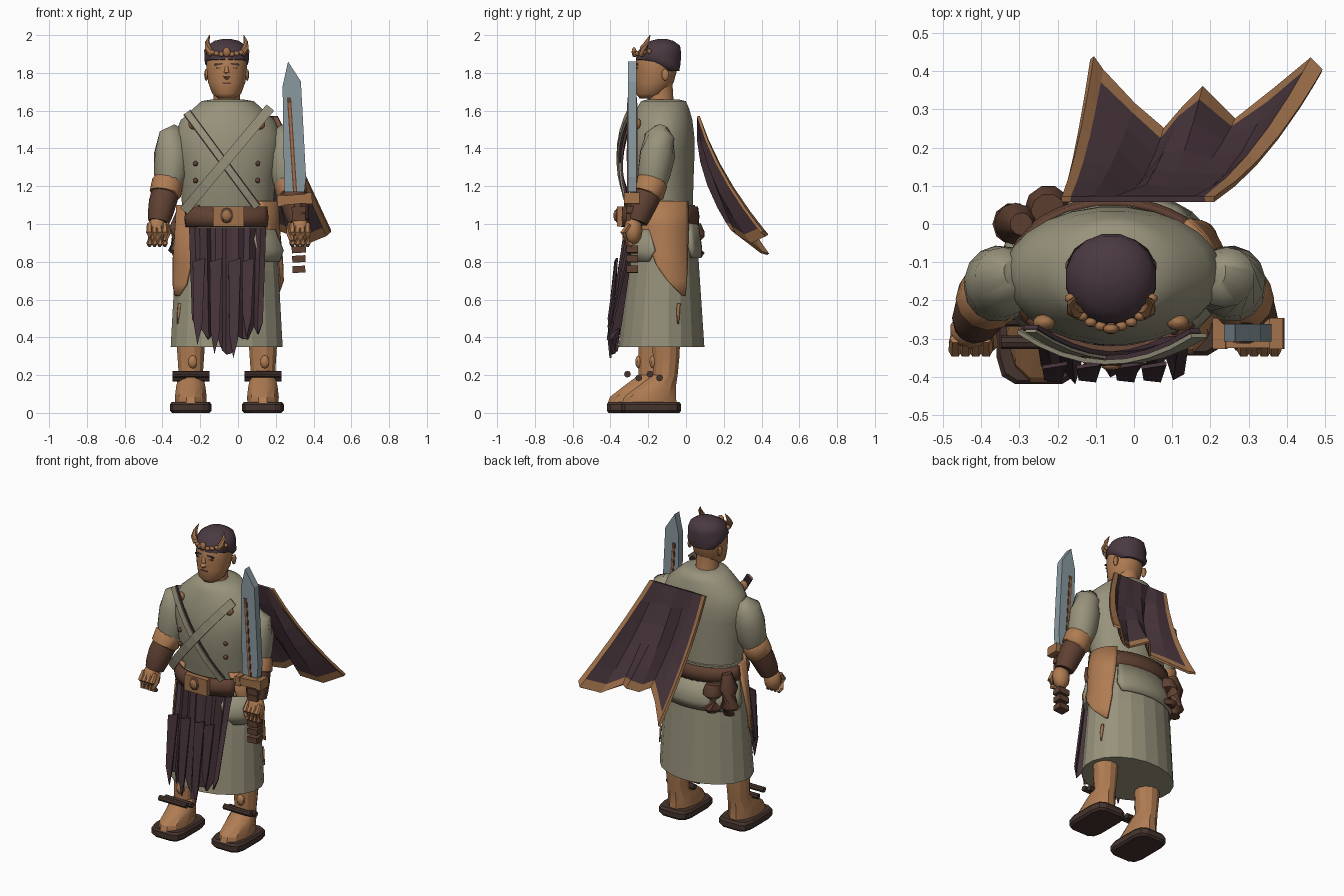
import bpy, bmesh, math, random
from mathutils import Vector, Matrix

random.seed(11)
if "Cube" in bpy.data.objects:
    bpy.data.objects.remove(bpy.data.objects["Cube"], do_unlink=True)


def material(name, *rgb):
    m = bpy.data.materials.new(name)
    m.use_nodes = True
    m.diffuse_color = (*rgb, 1)
    m.node_tree.nodes["Principled BSDF"].inputs["Base Color"].default_value = (*rgb, 1)
    return m


SAGE = material("sage cloth", .31, .29, .2)
SKIN = material("warm skin", .43, .2, .085)
TRIM = material("bronze trim", .35, .165, .07)
BROWN = material("brown leather", .115, .052, .032)
DARK = material("dark sole leather", .06, .034, .027)
PLUM = material("plum cloth", .065, .036, .046)
HAIR = material("plum hair", .07, .042, .055)
STEEL = material("blue steel", .25, .32, .355)


def add(name, verts, faces, mats, smooth=None, thick=0):
    """Make an object with clean normals, optional thickness and smooth shading."""
    mesh = bpy.data.meshes.new(name)
    mesh.from_pydata([tuple(v) for v in verts], [], faces)
    bm = bmesh.new()
    bm.from_mesh(mesh)
    bmesh.ops.recalc_face_normals(bm, faces=bm.faces)
    bm.to_mesh(mesh)
    bm.free()
    ob = bpy.data.objects.new(name, mesh)
    bpy.context.collection.objects.link(ob)
    for m in mats if isinstance(mats, list) else [mats]:
        mesh.materials.append(m)
    if thick:
        mod = ob.modifiers.new("thickness", "SOLIDIFY")
        mod.thickness, mod.offset = thick, 0
    if smooth:
        bpy.ops.object.select_all(action="DESELECT")
        ob.select_set(True)
        bpy.context.view_layer.objects.active = ob
        bpy.ops.object.shade_smooth_by_angle(angle=math.radians(smooth))
    return ob


def grid_faces(rows, cols, wrap=False):
    return [(r * cols + c, r * cols + (c + 1) % cols, (r + 1) * cols + (c + 1) % cols, (r + 1) * cols + c)
            for r in range(rows - 1) for c in range(cols if wrap else cols - 1)]


def skin_rings(name, rings, mat, smooth):
    n = len(rings[0])
    faces = grid_faces(len(rings), n, True)
    faces += [tuple(range(n)), tuple(range((len(rings) - 1) * n, len(rings) * n))]
    return add(name, [v for r in rings for v in r], faces, mat, smooth)


def loft(name, cx, rows, mat, n=16, smooth=50, power=1):
    """Stack level oval rings given as (z, centre y, x radius, y radius)."""
    def p(v):
        return math.copysign(abs(v) ** power, v)
    angles = [math.tau * (i + .5) / n for i in range(n)]
    return skin_rings(name, [[(cx + rx * p(math.cos(a)), cy + ry * p(math.sin(a)), z) for a in angles]
                             for z, cy, rx, ry in rows], mat, smooth)


def tube(name, pts, mat, n=10, smooth=50):
    """Sweep round rings along points (x, y, z, radius)."""
    ps = [Vector(p[:3]) for p in pts]
    rings = []
    for i, p in enumerate(ps):
        d = ps[min(i + 1, len(ps) - 1)] - ps[max(i - 1, 0)]
        q = d.to_track_quat("Z", "Y")
        rings.append([p + q @ Vector((math.cos(a), math.sin(a), 0)) * pts[i][3]
                      for a in (math.tau * k / n for k in range(n))])
    return skin_rings(name, rings, mat, smooth)


def ball(name, c, r, mat, n=10):
    rows = [(c[2] - r[2] * math.cos(t), c[1], r[0] * math.sin(t), r[1] * math.sin(t))
            for t in (math.pi * (k + .15) / 6.3 for k in range(7))]
    return loft(name, c[0], rows, mat, n)


def box(name, c, s, mat, tilt=0):
    m = Matrix.Translation(c) @ Matrix.Rotation(tilt, 4, "Y")
    v = [m @ Vector((x * s[0] / 2, y * s[1] / 2, z * s[2] / 2)) for z in (-1, 1) for x, y in
         ((-1, -1), (1, -1), (1, 1), (-1, 1))]
    return skin_rings(name, [v[:4], v[4:]], mat, None)


def arc(name, rows, mat, n=14, thick=.02, smooth=40):
    """Curved band around the body: rows are (z, centre y, rx, ry, start, end degrees)."""
    v = []
    for z, cy, rx, ry, a0, a1 in rows:
        for k in range(n + 1):
            a = math.radians(a0 + (a1 - a0) * k / n)
            v.append((-.055 + rx * math.cos(a), cy + ry * math.sin(a), z))
    return add(name, v, grid_faces(len(rows), n + 1), mat, smooth, thick)


def ribbon(name, a, b, bulge, width, mat, thick=.012):
    a, b = Vector(a), Vector(b)
    side = Vector((b.z - a.z, 0, a.x - b.x)).normalized() * width / 2
    v = []
    for k in range(9):
        t = k / 8
        p = a.lerp(b, t) - Vector((0, bulge * 4 * t * (1 - t), 0))
        v += [p - side, p + side]
    return add(name, v, grid_faces(9, 2), mat, None, thick)


# Tunic, skirt and neck
loft("tunic", -.055, [(1.05, -.12, .235, .155), (1.12, -.125, .245, .163), (1.25, -.135, .255, .177),
                      (1.38, -.135, .28, .182), (1.47, -.13, .285, .175), (1.55, -.125, .25, .16),
                      (1.61, -.122, .185, .14), (1.65, -.12, .14, .12), (1.66, -.12, .08, .08)], SAGE, 24, 60)
loft("skirt", -.06, [(.35, -.13, .3, .23), (.75, -.12, .278, .193), (1.1, -.11, .25, .16)], SAGE, 20, None)
tube("neck", [(-.06, -.13, 1.58, .085), (-.06, -.135, 1.66, .07), (-.06, -.14, 1.74, .07)], SKIN, 14)

# Hip panels with torn tails, overskirt, belt and buckle
arc("left_hip_panel", [(.62, -.12, .294, .211, 28, 32), (.7, -.12, .29, .206, 6, 35), (.78, -.12, .285, .2, -10, 38),
                       (.82, -.12, .283, .198, -14, 38), (.98, -.115, .268, .183, -40, 42),
                       (1.12, -.115, .26, .172, -52, 44)], SKIN)
arc("right_hip_panel", [(.62, -.12, .294, .211, 202, 210), (.68, -.12, .291, .207, 194, 222),
                        (.8, -.12, .285, .2, 188, 228), (1.1, -.115, .262, .175, 172, 234)], SKIN)
for name, a in (("left_torn_thread", 22), ("right_torn_thread", 207)):
    arc(name, [(.47, -.126, .296, .22, a, a + 1), (.53, -.126, .293, .216, a - 1, a + 3),
               (.58, -.125, .29, .212, a, a + 4)], SKIN, 2, .009)
arc("front_overskirt", [(.8, -.12, .288, .205, -44, -22), (.86, -.12, .295, .21, -58, -12),
                        (.97, -.115, .268, .183, -64, -25)], SAGE)
arc("back_overskirt", [(.82, -.12, .283, .192, 52, 164), (.87, -.12, .29, .196, 46, 170),
                       (1, -.115, .265, .172, 46, 172)], SAGE)
arc("front_belt", [(.985, -.13, .258, .203, -146, -38), (1.03, -.13, .266, .21, -146, -38),
                   (1.09, -.13, .258, .2, -146, -38)], BROWN, 16, .022)
arc("back_belt", [(.99, -.12, .262, .176, 40, 172), (1.04, -.12, .266, .18, 40, 172),
                  (1.09, -.12, .258, .173, 40, 172)], BROWN, 16, .022)
box("buckle", (-.05, -.35, 1.04), (.165, .03, .105), TRIM)
ball("buckle_boss", (-.06, -.362, 1.045), (.036, .014, .042), BROWN)
ball("buckle_stud", (-.06, -.372, 1.045), (.026, .012, .03), TRIM)
tube("tall_pouch", [(-.31, 0, .81, .035), (-.315, 0, .86, .056), (-.31, 0, .98, .056), (-.295, 0, 1.07, .03)], BROWN)
tube("barrel_pouch", [(-.225, .042, .83, .042), (-.225, .046, .85, .056), (-.225, .046, .93, .056),
                      (-.225, .04, .95, .062), (-.225, .035, 1, .045)], BROWN)

# Ragged front cloth in uneven folds
folds = [(random.uniform(-.25, .25), random.uniform(-.022, .022), random.uniform(0, .09)) for _ in range(15)]
verts = []
for t in (0, .3, .65, 1):
    for c, (shift, depth, tear) in enumerate(folds):
        u = (c + (shift if 0 < c < 14 else 0)) / 14
        hem = .3 + .22 * abs(u - .5) + tear
        x = -.055 + (u - .5) * (.4 - .03 * t)
        y = -.318 - .065 * t + .05 * (2 * u - 1) ** 2 * (1 - t) + (depth + .014 * (-1) ** c) * (.5 + t / 2)
        verts.append((x, y, .98 + (hem - .98) * t))
add("front_cloth", verts, grid_faces(4, len(folds)), PLUM, None, .012)
for x, z in ((-.21, .36), (-.12, .31), (-.02, .29), (.05, .4)):
    add("cloth_tatter", [(x - .03, -.375, .8), (x + .035, -.365, .82), (x + .02, -.41, z + .1), (x - .005, -.4, z),
                         (x - .025, -.405, z + .12)], [(0, 1, 2, 3, 4)], PLUM, None, .01)

# Crossed chest straps, pins and buttons
ribbon("thin_strap_edge", (-.27, -.27, 1.59), (.1, -.3, 1.09), .055, .046, PLUM)
ribbon("thin_strap", (-.27, -.278, 1.59), (.1, -.308, 1.09), .055, .036, SAGE)
ribbon("wide_strap_edge", (.16, -.28, 1.6), (-.28, -.27, 1.08), .075, .035, PLUM)
ribbon("wide_strap", (.17, -.292, 1.615), (-.285, -.282, 1.07), .075, .052, SAGE)
for s in (-1, 1):
    ball("shoulder_pin", (-.06 + s * .175, -.258, 1.53), (.03, .022, .03), TRIM)
    for z in (1.23, 1.32):
        ball("button", (-.06 + s * .165, -.276, z), (.014, .016, .014), BROWN, 8)

# Arms, bracers and hands
for s, side in ((-1, "right"), (1, "left")):
    def at(d):
        return -.05 + s * d
    tube(side + "_sleeve", [(at(.26), -.13, 1.5, .04), (at(.29), -.14, 1.465, .08), (at(.3), -.15, 1.37, .095),
                            (at(.308), -.17, 1.26, .088), (at(.315), -.18, 1.2, .07)], SAGE, 14, 60)
    tube(side + "_elbow_cuff", [(at(.315), -.165, 1.25, .062), (at(.322), -.178, 1.225, .083),
                                (at(.335), -.2, 1.16, .084), (at(.338), -.205, 1.15, .07)], SKIN, 12)
    tube(side + "_bracer", [(at(.33), -.19, 1.18, .074), (at(.35), -.225, 1.11, .073), (at(.362), -.248, 1.05, .066),
                            (at(.37), -.26, 1.01, .056)], BROWN, 12, 40)
    ball(side + "_palm", (at(.378), -.28, .965), (.056, .05, .075), SKIN)
    for k in range(4):
        x = at(.378) + (k - 1.5) * .027
        tube(side + "_finger", [(x, -.3, 1, .014), (x, -.332, .955, .018), (x, -.31, .9, .017), (x, -.285, .885, .01)],
             SKIN, 6)
    tube(side + "_thumb", [(at(.33), -.28, 1, .018), (at(.325), -.315, .95, .02), (at(.335), -.325, .91, .012)], SKIN, 6)

# Sword held upright in the left hand
outline = [(.245, 1.17), (.236, 1.73), (.265, 1.86), (.333, 1.755), (.36, 1.25), (.352, 1.17)]
skin_rings("blade", [[(x, y, z) for x, z in outline] for y in (-.308, -.262)], STEEL, None)
for y in (-.309, -.261):
    ribbon("blade_groove", (.27, y, 1.67), (.302, y, 1.17), 0, .022, BROWN, .004)
    ribbon("blade_inlay", (.272, y, 1.64), (.302, y, 1.17), 0, .01, TRIM, .008)
box("crossguard", (.3, -.287, 1.13), (.17, .075, .05), TRIM, -.08)
for x in (.225, .375):
    box("guard_end", (x, -.287, 1.13 + (x - .3) * .08), (.035, .082, .06), TRIM, -.08)
tube("grip", [(.315, -.285, 1.11, .026), (.325, -.285, .9, .024)], BROWN, 8)
for z, w in ((1.075, .075), (1.035, .07), (.865, .075), (.815, .07), (.76, .068)):
    box("grip_ring", (.322, -.285, z), (w, .06, .036), BROWN, -.06)

# Legs, feet and sandals
for side, cx, cy, bars in (("right", -.25, -.26, (-.05, .01)), ("left", .132, -.185, (-.005, .045))):
    loft(side + "_leg", cx, [(.05, cy - .01, .085, .15), (.085, cy - .005, .087, .142), (.14, cy + .03, .08, .105),
                             (.2, cy + .075, .066, .068), (.3, cy + .08, .073, .073), (.48, cy + .08, .085, .08)],
         SKIN, 12, 28)
    loft(side + "_sole", cx, [(0, cy, .1, .152), (.012, cy, .112, .162), (.045, cy, .112, .162),
                              (.058, cy, .102, .152)], DARK, 12, None, .45)
    ball(side + "_shin_knot", (cx + .01, cy + .01, .27), (.026, .02, .035), SKIN, 8)
    for y, z in zip(bars, (.205, .185)):
        tube("ankle_bar", [(cx - .098, cy + y, z, .018), (cx + .098, cy + y, z, .018)], DARK, 8, 30)

# Head, face and hair
loft("head", -.06, [(1.665, -.2, .045, .045), (1.69, -.185, .078, .08), (1.75, -.165, .1, .1), (1.82, -.158, .108, .112),
                    (1.88, -.152, .108, .112), (1.93, -.14, .09, .095), (1.96, -.13, .04, .04)], SKIN, 18, 60)
loft("hair", -.06, [(1.81, -.085, .085, .05), (1.845, -.11, .115, .082), (1.87, -.146, .12, .121), (1.91, -.142, .12, .118),
                    (1.945, -.13, .103, .1), (1.97, -.127, .065, .06), (1.98, -.125, .02, .02)], HAIR, 16, 60)
tube("nose", [(-.06, -.26, 1.835, .01), (-.06, -.27, 1.8, .014), (-.06, -.272, 1.785, .018), (-.06, -.262, 1.772, .012)],
     SKIN, 8)
box("mouth", (-.06, -.262, 1.745), (.045, .009, .007), BROWN)
for s in (-1, 1):
    box("eyebrow", (-.06 + s * .043, -.259, 1.846), (.045, .009, .009), HAIR, s * .12)
    box("eye", (-.06 + s * .043, -.259, 1.826), (.028, .009, .007), BROWN)
    ball("ear", (-.06 + s * .108, -.11, 1.79), (.012, .02, .032), SKIN, 8)

# Crown with beads and horns
for k in range(11):
    a = math.radians(-160 + 14 * k)
    ball("crown_bead", (-.06 + .113 * math.cos(a), -.155 + .116 * math.sin(a), 1.915 - .018 * abs(math.sin(a)) ** 3),
         (.016, .013, .014), TRIM, 8)
ball("crown_jewel", (-.06, -.275, 1.91), (.022, .014, .026), TRIM, 8)
for s in (-1, 1):
    tube("crown_horn", [(-.06 + s * .08, -.235, 1.895, .018), (-.06 + s * .1, -.225, 1.93, .019),
                        (-.06 + s * .102, -.205, 1.965, .012), (-.06 + s * .09, -.19, 2, .002)], TRIM, 6)

# Windblown cape with trimmed hem and sides
spread = [0, .06, .2, .35, .5, .62, .75, .87, .94, 1]
hem = [(-.11, .435, .84), (-.085, .4, .85), (0, .31, .92), (.08, .245, .97), (.13, .3, .95),
       (.18, .355, .98), (.265, .27, .95), (.37, .35, .9), (.465, .43, .94), (.492, .4, .96)]
steps = [0, .2, .4, .6, .8, .93, 1]
verts = []
for t in steps:
    for c, (u, h) in enumerate(zip(spread, hem)):
        p = Vector((-.19 + .4 * u, .065, 1.57)).lerp(Vector(h), t)
        fold = .016 * (-1) ** c if 1 < c < 8 else 0
        verts.append(p + Vector((0, (fold - .04) * 4 * t * (1 - t), 0)))
cape = add("cape", verts, grid_faces(len(steps), len(spread)), [PLUM, TRIM], None, .016)
last = len(spread) - 2
for f in cape.data.polygons:
    row, col = divmod(f.index, last + 1)
    f.material_index = int(row == len(steps) - 2 or col in (0, last))
